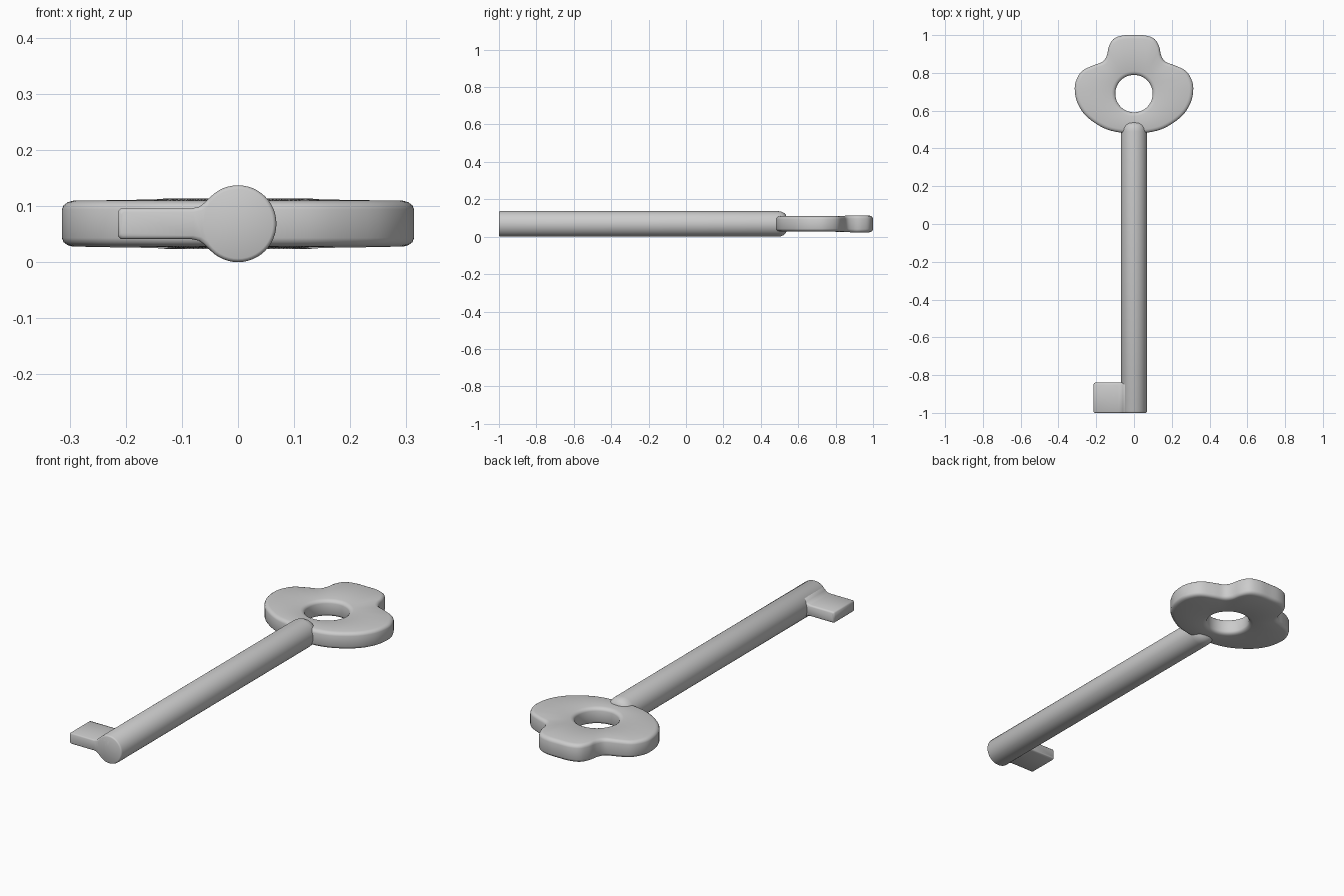
import bpy, bmesh, math
from mathutils import Vector

if "Cube" in bpy.data.objects:
    bpy.data.objects.remove(bpy.data.objects["Cube"])

ZC = 0.0685  # mid-plane height of the key


def finish(name, bm, angle=40):
    bmesh.ops.recalc_face_normals(bm, faces=bm.faces)
    me = bpy.data.meshes.new(name)
    bm.to_mesh(me)
    bm.free()
    ob = bpy.data.objects.new(name, me)
    bpy.context.collection.objects.link(ob)
    bpy.ops.object.select_all(action='DESELECT')
    ob.select_set(True)
    bpy.context.view_layer.objects.active = ob
    bpy.ops.object.shade_smooth_by_angle(angle=math.radians(angle))
    return ob


def skin(bm, rings, wrap=False):
    n = len(rings[0])
    for i in range(len(rings) if wrap else len(rings) - 1):
        a, b = rings[i], rings[(i + 1) % len(rings)]
        for j in range(n):
            k = (j + 1) % n
            bm.faces.new((a[j], a[k], b[k], b[j]))


def smooth_loop(pts, steps):
    # closed Catmull-Rom curve through the points
    out, n = [], len(pts)
    for i in range(n):
        p0, p1, p2, p3 = (Vector(pts[(i + d) % n]) for d in (-1, 0, 1, 2))
        for s in range(steps):
            t = s / steps
            out.append(0.5 * (2 * p1 + (p2 - p0) * t + (2 * p0 - 5 * p1 + 4 * p2 - p3) * t * t
                              + (3 * p1 - p0 - 3 * p2 + p3) * t ** 3))
    return out


# Shaft: lathed profile along y, rounded at the bow end
bm = bmesh.new()
profile = [(-1.0, 0.062), (-0.998, 0.066), (-0.993, 0.0685), (0.49, 0.0685),
           (0.508, 0.066), (0.522, 0.060), (0.533, 0.050), (0.538, 0.038)]
SEG = 48
rings = [[bm.verts.new((r * math.cos(2 * math.pi * k / SEG), y,
                        ZC + r * math.sin(2 * math.pi * k / SEG)))
          for k in range(SEG)] for y, r in profile]
skin(bm, rings)
bm.faces.new(rings[0])
bm.faces.new(rings[-1])
finish("shaft", bm, 50)

# Bit: rounded plate with a fillet flaring into the shaft
bm = bmesh.new()
half = [(-0.214, 0.022), (-0.209, 0.027), (-0.085, 0.027), (-0.070, 0.030),
        (-0.060, 0.037), (-0.048, 0.049), (0.0, 0.049)]
section = half + [(x, -h) for x, h in reversed(half)]
rings = []
for y, inset in [(-1.0, 0.006), (-0.998, 0.002), (-0.994, 0),
                 (-0.850, 0), (-0.843, 0.002), (-0.840, 0.007)]:
    rings.append([bm.verts.new((min(x + inset, 0), y, ZC + h - math.copysign(inset, h)))
                  for x, h in section])
skin(bm, rings)
bm.faces.new(rings[0])
bm.faces.new(rings[-1])
finish("bit", bm, 50)

# Bow: three-lobed plate with a round hole and softened edges
right = [(0.085, 0.486), (0.165, 0.510), (0.25, 0.568), (0.297, 0.635), (0.313, 0.70),
         (0.308, 0.755), (0.275, 0.81), (0.215, 0.84), (0.165, 0.860), (0.143, 0.895),
         (0.133, 0.94), (0.108, 0.98), (0.06, 0.998)]
outline = smooth_loop([(0, 0.480)] + right + [(0, 1.0)]
                      + [(-x, y) for x, y in reversed(right)], 4)
centre, hole_r = Vector((0, 0.69)), 0.099
inner = [centre + (p - centre).normalized() * hole_r for p in outline]

# cross-section: (distance from outer edge or from hole edge, height factor)
edge = [(0.0, 0.62), (0.003, 0.80), (0.010, 0.93), (0.020, 1.0)]
cross = ([("out", d, h) for d, h in edge]
         + [("in", d, h) for d, h in reversed(edge)]
         + [("in", d, -h) for d, h in edge]
         + [("out", d, -h) for d, h in reversed(edge)])
bm = bmesh.new()
rings = []
for side, d, h in cross:
    ring = []
    for o, i in zip(outline, inner):
        u = (o - i).normalized()
        p = o - u * d if side == "out" else i + u * d
        t = min(max((p.y - 0.78) / 0.12, 0), 1)
        thick = 0.041 + 0.004 * t * t * (3 - 2 * t)
        ring.append(bm.verts.new((p.x, p.y, ZC + h * thick)))
    rings.append(ring)
skin(bm, rings, wrap=True)
finish("bow", bm, 60)
